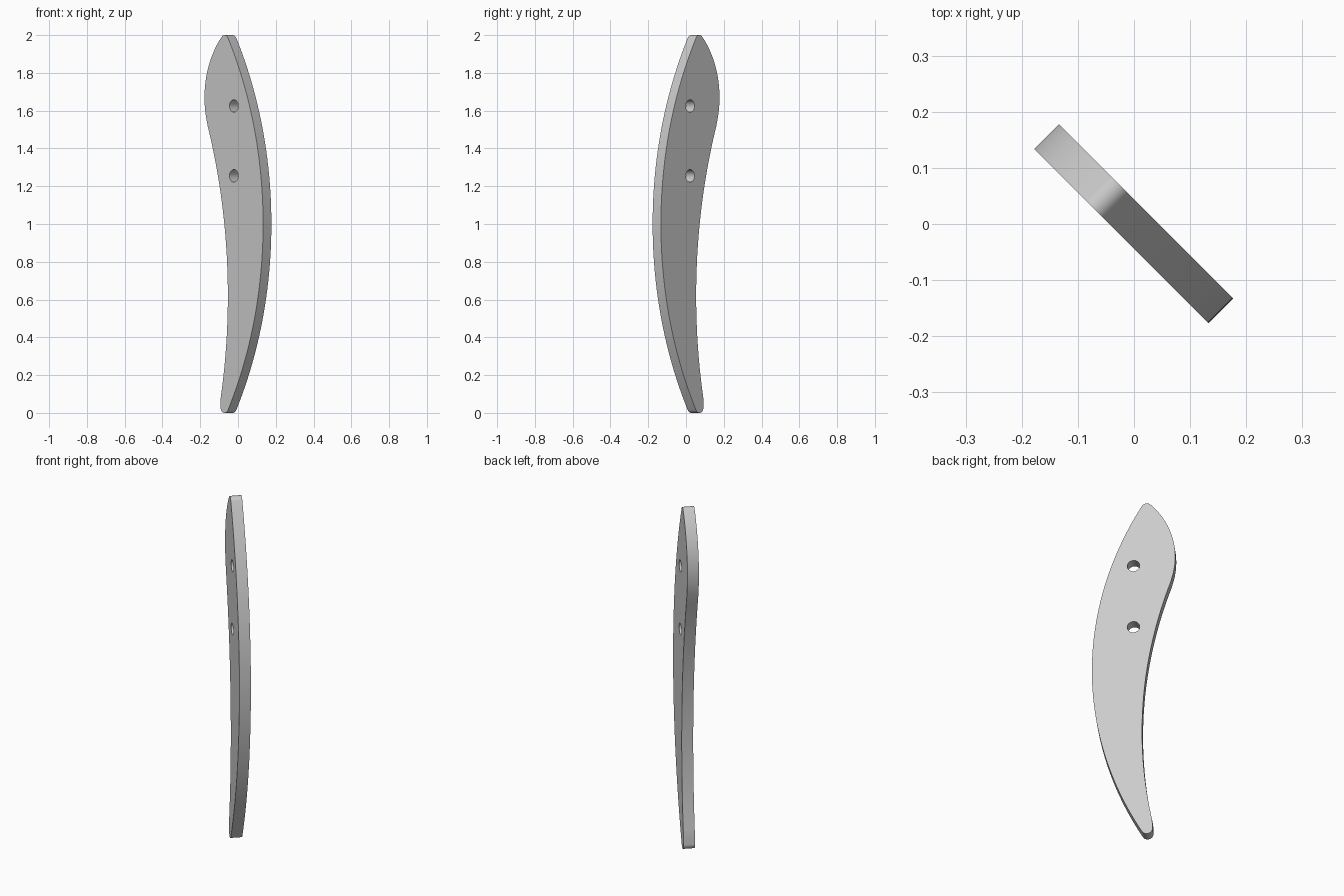
import bpy
from math import radians, sin, cos

cube = bpy.data.objects.get("Cube")
if cube:
    bpy.data.objects.remove(cube, do_unlink=True)


def arc(cx, cy, radius, start, end, steps):
    """Points along a circular arc, angles in degrees."""
    angles = [radians(start + (end - start) * i / steps) for i in range(steps + 1)]
    return [(cx + radius * cos(a), cy + radius * sin(a)) for a in angles]


def add_loop(curve, points):
    """Closed outline in the curve's own plane."""
    spline = curve.splines.new("POLY")
    spline.points.add(len(points) - 1)
    for point, (x, y) in zip(spline.points, points):
        point.co = (x, y, 0, 1)
    spline.use_cyclic_u = True


# Material
grey = bpy.data.materials.new("plain grey")
grey.use_nodes = True
colour = (0.6, 0.6, 0.6, 1)
grey.diffuse_color = colour
grey.node_tree.nodes["Principled BSDF"].inputs["Base Color"].default_value = colour

# Blade outline: tangent arcs, counter-clockwise from the bottom tip
outline = []
for part in (
    arc(-1.756, 1.0, 1.975, -29.9, 29.9, 48),    # long outer edge
    arc(-0.07, 1.97, 0.03, 29.9, 136.2, 12),     # top tip
    arc(0.243, 1.67, 0.463, 136.2, 199.07, 28),  # upper bulge
    arc(-2.795, 0.62, 2.75, 19.07, -12.2, 36),   # hollow inner edge
    arc(-0.07, 0.03, 0.03, 167.8, 330.1, 16),    # bottom tip
):
    outline += part[:-1]

profile = bpy.data.curves.new("blade_plate", "CURVE")
profile.dimensions = "2D"
profile.fill_mode = "BOTH"
profile.extrude = 0.031
add_loop(profile, outline)

# Two bolt holes
for height in (1.625, 1.255):
    add_loop(profile, arc(0, height, 0.033, 0, 360, 32)[:-1])

# Stand the plate upright, turned diagonally
plate = bpy.data.objects.new("blade_plate", profile)
bpy.context.collection.objects.link(plate)
plate.rotation_euler = (radians(90), 0, radians(-45))
profile.materials.append(grey)

bpy.ops.object.select_all(action="DESELECT")
plate.select_set(True)
bpy.context.view_layer.objects.active = plate
bpy.ops.object.convert(target="MESH")

# Weld the caps to the rim, then smooth the rim only
bpy.ops.object.mode_set(mode="EDIT")
bpy.ops.mesh.select_all(action="SELECT")
bpy.ops.mesh.remove_doubles(threshold=0.0001)
bpy.ops.mesh.normals_make_consistent(inside=False)
bpy.ops.object.mode_set(mode="OBJECT")
bpy.ops.object.shade_smooth_by_angle(angle=radians(30))
